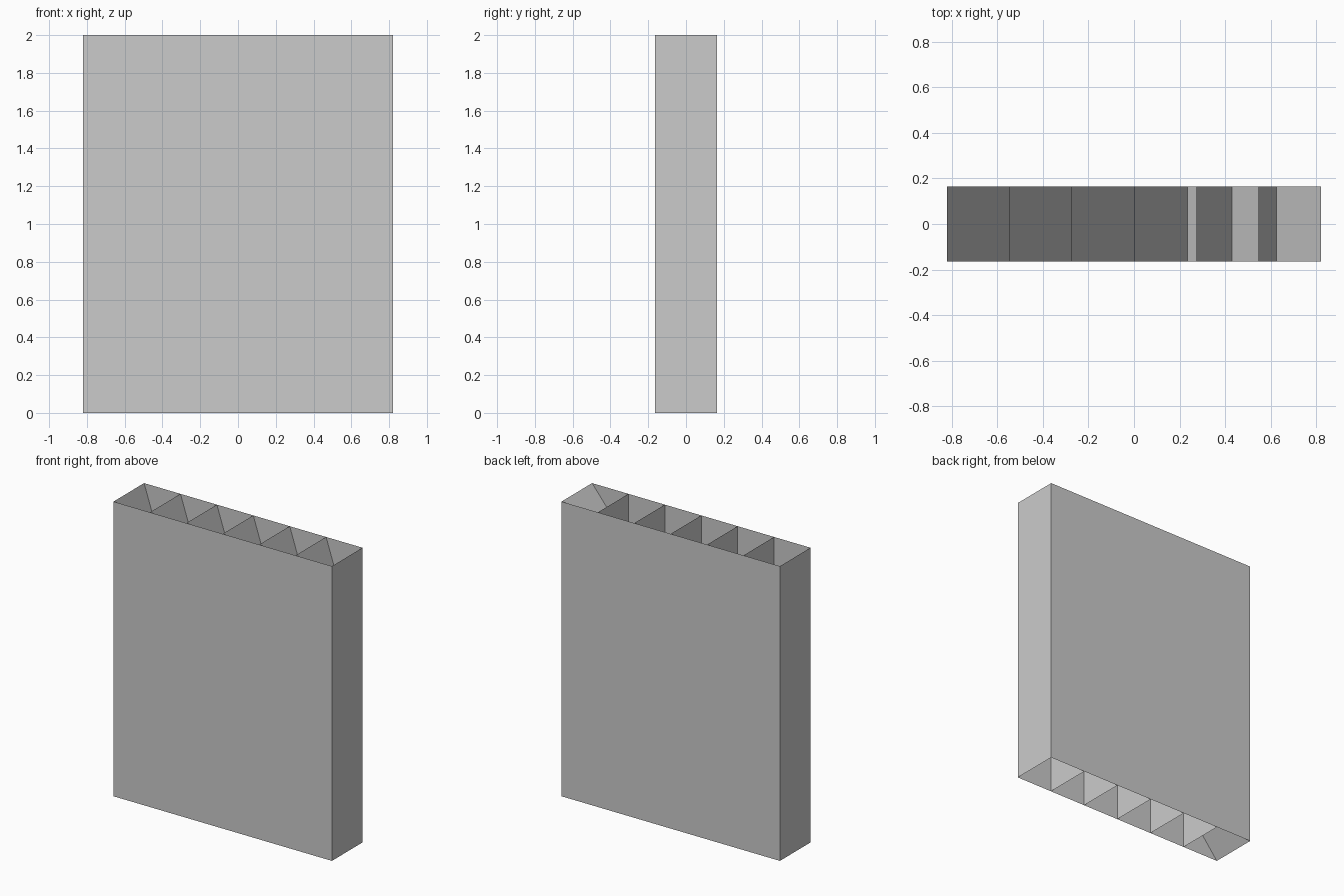
import bpy

if "Cube" in bpy.data.objects:
    bpy.data.objects.remove(bpy.data.objects["Cube"])

W, D, H = 0.82, 0.164, 2.0      # half width, half depth, height
N = 6                           # number of cells
STEP = 2 * W / N
T = H / 1.4                     # drop at which a slat meets the diagonal (left end)


def mesh(name, verts, faces):
    me = bpy.data.meshes.new(name)
    me.from_pydata(verts, [], faces)
    me.update()
    ob = bpy.data.objects.new(name, me)
    bpy.context.collection.objects.link(ob)
    return ob


def sheet(name, a, b):
    """Flat sheet through the full depth between two (x, z) points."""
    (ax, az), (bx, bz) = a, b
    return mesh(name, [(ax, -D, az), (ax, D, az), (bx, D, bz), (bx, -D, bz)],
                [(0, 1, 2, 3)])


# Outer shell, open at top and bottom
ring = [(-W, -D), (W, -D), (W, D), (-W, D)]
mesh("outer_shell",
     [(x, y, z) for z in (0, H) for x, y in ring],
     [(i, (i + 1) % 4, (i + 1) % 4 + 4, i + 4) for i in range(4)])

# Diagonal sheet from the top right to the bottom left
sheet("diagonal_sheet", (W, H), (-W, 0))

# Upright dividers between the cells
for i in range(1, N):
    x = -W + i * STEP
    sheet(f"divider_{i}", (x, 0), (x, H))

# Slanted slats running from the top and bottom edges to the diagonal
for i in range(N):
    x = -W + i * STEP
    drop = (W - x) / (2 * W) * T
    end_x, end_z = W - 2 * W * drop / H, H - drop
    sheet(f"upper_slat_{i + 1}", (x, H), (end_x, end_z))
    sheet(f"lower_slat_{i + 1}", (-x, 0), (-end_x, H - end_z))
